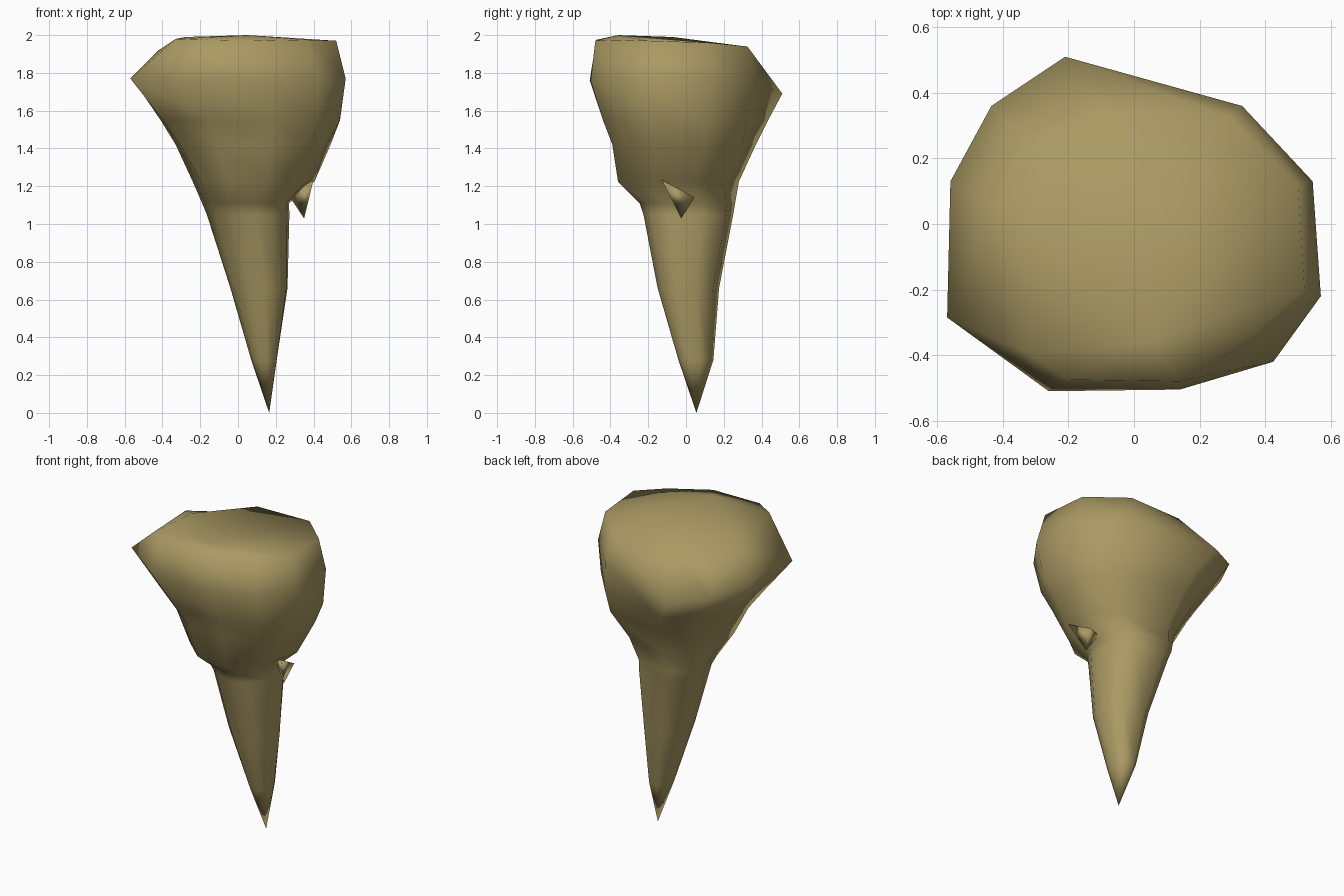
import bpy, bmesh, math

if "Cube" in bpy.data.objects:
    bpy.data.objects.remove(bpy.data.objects["Cube"])

stone = bpy.data.materials.new("olive_stone")
stone.diffuse_color = (0.40, 0.32, 0.125, 1)
stone.use_nodes = True
stone.node_tree.nodes["Principled BSDF"].inputs["Base Color"].default_value = stone.diffuse_color


def finish(name, bm):
    bmesh.ops.recalc_face_normals(bm, faces=bm.faces)
    me = bpy.data.meshes.new(name)
    bm.to_mesh(me)
    bm.free()
    me.materials.append(stone)
    ob = bpy.data.objects.new(name, me)
    bpy.context.collection.objects.link(ob)
    me.shade_smooth()


# widest outline (rim) of the rock head
rim = [(-0.21, 0.51, 1.69), (0.33, 0.36, 1.77), (0.545, 0.13, 1.77), (0.57, -0.22, 1.77),
       (0.425, -0.42, 1.77), (0.14, -0.505, 1.76), (-0.26, -0.51, 1.76),
       (-0.57, -0.285, 1.77), (-0.56, 0.13, 1.77), (-0.435, 0.36, 1.74)]
# edge of the nearly flat top
top = [(-0.08, 0.315, 1.94), (0.29, 0.325, 1.94), (0.50, 0.12, 1.96), (0.52, -0.20, 1.97),
       (0.37, -0.33, 1.975), (0.14, -0.48, 1.97), (-0.20, -0.475, 1.975),
       (-0.33, -0.39, 1.98), (-0.42, 0.06, 1.92), (-0.33, 0.25, 1.865)]
# body sections: z, x min, x max, y min, y max, then fullness of the
# back right, back left, front left and front right corners
sections = [(0.28, 0.07, 0.205, -0.04, 0.145, 1.1, 1, 0.85, 1),
            (0.66, -0.04, 0.262, -0.15, 0.175, 1.1, 0.95, 0.8, 0.95),
            (1.05, -0.165, 0.272, -0.225, 0.25, 1.15, 0.95, 0.72, 0.95),
            (1.11, -0.19, 0.27, -0.245, 0.26, 1.15, 0.95, 0.75, 0.95),
            (1.225, -0.24, 0.405, -0.36, 0.28, 1.0, 0.95, 0.8, 0.75),
            (1.42, -0.33, 0.49, -0.39, 0.37, 1.12, 0.95, 0.88, 0.95),
            (1.55, -0.41, 0.54, -0.44, 0.435, 1.05, 1, 0.95, 0.97)]


def section_points(z, x0, x1, y0, y1, *full):
    pts = []
    for x, y, _ in rim:
        a = math.atan2(y / 0.51, x / 0.57) % math.tau
        k = 1 + (full[int(a / (math.pi / 2))] - 1) * abs(math.sin(2 * a))
        pts.append((x * k, y * k))
    xs, ys = zip(*pts)

    def fit(v, vs, lo, hi):
        return lo + (v - min(vs)) / (max(vs) - min(vs)) * (hi - lo)
    return [(fit(x, xs, x0, x1), fit(y, ys, y0, y1), z) for x, y in pts]


# rock spike body, lofted from the tip upward
bm = bmesh.new()
rings = [[bm.verts.new(p) for p in ring]
         for ring in [section_points(*s) for s in sections] + [rim, top]]
n = len(rim)
for a, b in zip(rings, rings[1:]):
    for i in range(n):
        j = (i + 1) % n
        bm.faces.new((a[i], a[j], b[j], b[i]))
tip = bm.verts.new((0.165, 0.055, 0))
crown_a = bm.verts.new((-0.28, -0.07, 1.99))
crown_b = bm.verts.new((0.05, -0.36, 2.0))
for i in range(n):
    bm.faces.new((tip, rings[0][(i + 1) % n], rings[0][i]))
# slightly raised top with two high points
t = rings[-1]
for i in (7, 8, 9):
    bm.faces.new((t[i], t[(i + 1) % n], crown_a))
for i in (0, 1, 2, 3, 4, 5, 6):
    bm.faces.new((t[i], t[(i + 1) % n], crown_b))
bm.faces.new((crown_a, t[0], crown_b))
bm.faces.new((crown_a, crown_b, t[7]))
finish("rock_spike", bm)

# small hanging fang under the right ledge
bm = bmesh.new()
base = [bm.verts.new(p) for p in ((0.40, -0.13, 1.235), (0.375, 0.045, 1.14), (0.27, 0.0, 1.15))]
point = bm.verts.new((0.35, -0.025, 1.03))
bm.faces.new(base)
for i in range(3):
    bm.faces.new((base[i], base[(i + 1) % 3], point))
finish("small_fang", bm)
